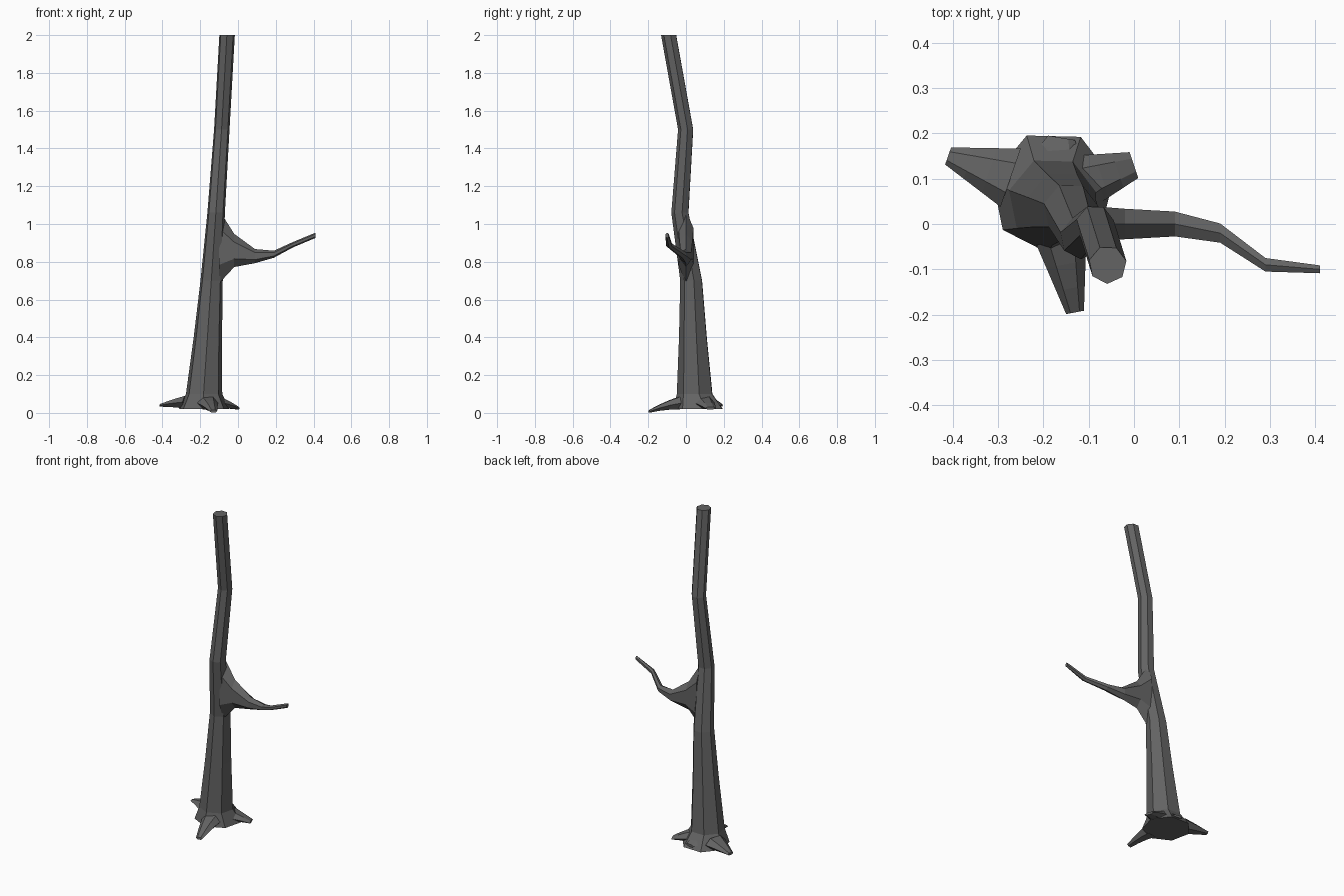
import bpy
import bmesh
from math import cos, sin, tau
from mathutils import Vector

default_cube = bpy.data.objects.get("Cube")
if default_cube:
    bpy.data.objects.remove(default_cube, do_unlink=True)

EAST, NORTH, UP = Vector((1, 0, 0)), Vector((0, 1, 0)), Vector((0, 0, 1))

# Single bark colour
shade = 0.125
colour = (shade, shade, shade, 1)
bark = bpy.data.materials.new("dark grey bark")
bark.use_nodes = True
bark.diffuse_color = colour
bark.node_tree.nodes["Principled BSDF"].inputs["Base Color"].default_value = colour


def ring(bm, centre, across, over, sides, phase):
    """Add one polygonal cross-section spanned by two scaled axes."""
    angles = [phase + tau * step / sides for step in range(sides)]
    return [bm.verts.new(centre + across * cos(angle) + over * sin(angle))
            for angle in angles]


def limb(name, sections, sides, phase=0):
    """Join sections of (centre, across, over) into a closed faceted limb."""
    bm = bmesh.new()
    rings = [ring(bm, centre, across, over, sides, phase)
             for centre, across, over in sections]
    for lower, upper in zip(rings, rings[1:]):
        for index in range(sides):
            previous = index - 1
            bm.faces.new((lower[previous], lower[index],
                          upper[index], upper[previous]))
    bm.faces.new(rings[0])
    bm.faces.new(rings[-1])
    bmesh.ops.recalc_face_normals(bm, faces=bm.faces)
    mesh = bpy.data.meshes.new(name)
    bm.to_mesh(mesh)
    bm.free()
    mesh.materials.append(bark)
    part = bpy.data.objects.new(name, mesh)
    bpy.context.collection.objects.link(part)


def trunk_radius(height):
    """Narrow upwards to the bend, with a flare at the foot."""
    taper = max(0, 1 - height / 1.5)
    flare = max(0, 0.1 - height)
    return 0.042 + 0.065 * taper ** 2 + 0.4 * flare


# Crooked trunk
foot = Vector((-0.18, 0.07, 0.02))
trunk_path = [
    foot,
    Vector((-0.18, 0.05, 0.1)),
    Vector((-0.16, 0.04, 0.4)),
    Vector((-0.14, 0.03, 0.7)),
    Vector((-0.116, -0.03, 1.06)),
    Vector((-0.086, 0, 1.5)),
    Vector((-0.058, -0.09, 2)),
]
trunk_sections = []
for point in trunk_path:
    radius = trunk_radius(point.z)
    trunk_sections.append((point, EAST * radius, NORTH * radius))
limb("trunk", trunk_sections, sides=7, phase=0.2)

# Side branch, tall where it leaves the trunk and thin at the tip
branch_path = [
    Vector((-0.1, 0, 0.88)),
    Vector((-0.02, 0, 0.86)),
    Vector((0.09, 0, 0.83)),
    Vector((0.19, -0.02, 0.84)),
    Vector((0.29, -0.09, 0.89)),
    Vector((0.41, -0.1, 0.94)),
]
branch_sections = []
for index, point in enumerate(branch_path):
    remaining = 1 - index / (len(branch_path) - 1)
    half_width = 0.01 + 0.036 * remaining
    half_height = 0.014 + 0.18 * remaining ** 4
    branch_sections.append((point, NORTH * half_width, UP * half_height))
limb("branch", branch_sections, sides=6, phase=tau / 12)


def root(name, tip, base_width, tip_width):
    """Run a flattening root from the trunk foot out to its tip."""
    tip = Vector(tip)
    sideways = (tip - foot).cross(UP).normalized()
    sections = []
    for along in (0.4, 0.6, 0.8, 1):
        centre = foot.lerp(tip, along)
        centre.z = 0.06 + (tip.z - 0.06) * along ** 2
        half_width = base_width + (tip_width - base_width) * along
        half_height = 0.008 + 0.05 * (1 - along)
        sections.append((centre, sideways * half_width, UP * half_height))
    limb(name, sections, sides=6)


# Spreading roots
root("right_root", (-0.41, 0.15, 0.04), base_width=0.1, tip_width=0.02)
root("front_root", (-0.13, -0.195, 0.008), base_width=0.08, tip_width=0.02)
root("left_root", (0, 0.13, 0.025), base_width=0.08, tip_width=0.03)
root("back_root", (-0.16, 0.19, 0.04), base_width=0.1, tip_width=0.03)
